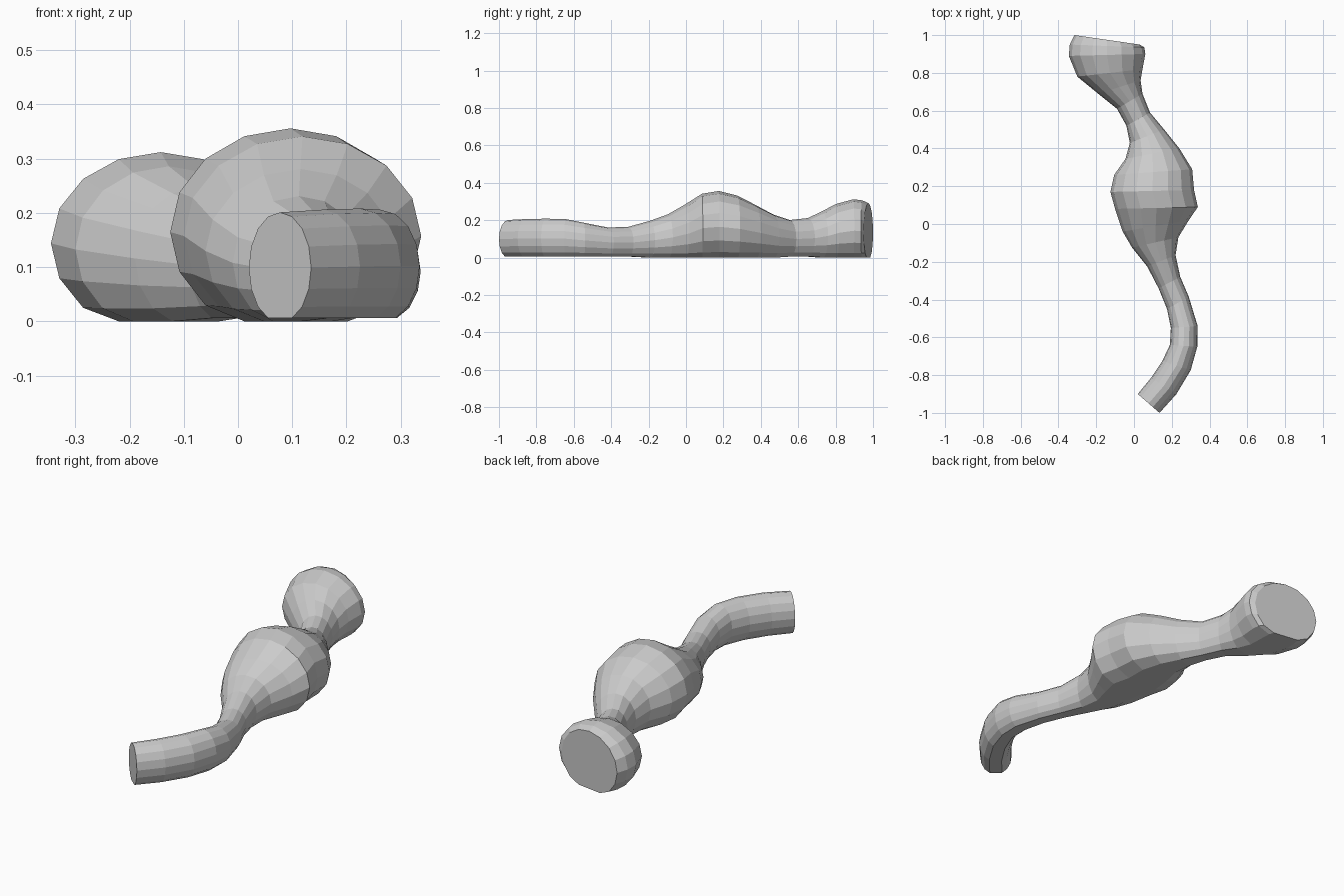
import bpy, bmesh, math

SIDES = 16
# cross-sections along the tube: left x, left y, right x, right y, top z
SECTIONS = [
    (0.02, -0.90, 0.135, -1.00, 0.205),
    (0.09, -0.815, 0.225, -0.90, 0.21),
    (0.15, -0.725, 0.30, -0.775, 0.212),
    (0.19, -0.64, 0.335, -0.65, 0.21),
    (0.195, -0.55, 0.337, -0.54, 0.19),
    (0.175, -0.45, 0.29, -0.385, 0.165),
    (0.13, -0.34, 0.245, -0.28, 0.168),
    (0.07, -0.225, 0.22, -0.165, 0.20),
    (-0.01, -0.125, 0.235, -0.07, 0.235),
    (-0.06, -0.04, 0.29, 0.02, 0.285),
    (-0.10, 0.08, 0.338, 0.09, 0.345),
    (-0.125, 0.17, 0.318, 0.18, 0.36),
    (-0.105, 0.26, 0.308, 0.29, 0.335),
    (-0.045, 0.345, 0.24, 0.40, 0.285),
    (-0.022, 0.43, 0.16, 0.50, 0.235),
    (-0.04, 0.52, 0.085, 0.59, 0.205),
    (-0.09, 0.61, 0.045, 0.69, 0.215),
    (-0.19, 0.69, 0.035, 0.76, 0.25),
    (-0.30, 0.78, 0.045, 0.82, 0.29),
    (-0.345, 0.89, 0.06, 0.90, 0.316),
    (-0.34, 0.95, 0.055, 0.935, 0.31),
    (-0.315, 1.00, 0.03, 0.95, 0.295),
]


def add_ring(bm, lx, ly, rx, ry, top):
    """Upright oval between two side points, flattened where it rests on the ground."""
    width = math.hypot(rx - lx, ry - ly)
    floor = 0.004 if width > 0.16 else 0.01
    bottom = floor - 0.06 * width
    verts = []
    for i in range(SIDES):
        a = 2 * math.pi * i / SIDES
        t = 0.5 + 0.5 * math.cos(a)
        z = (top + bottom) / 2 + (top - bottom) / 2 * math.sin(a)
        verts.append(bm.verts.new((lx + (rx - lx) * t, ly + (ry - ly) * t, max(z, floor))))
    return verts


# winding tube, lofted through the sections with both ends closed
bm = bmesh.new()
rings = [add_ring(bm, *s) for s in SECTIONS]
for a, b in zip(rings, rings[1:]):
    for i in range(SIDES):
        j = (i + 1) % SIDES
        bm.faces.new((a[i], a[j], b[j], b[i]))
bm.faces.new(rings[0])
bm.faces.new(rings[-1])
bmesh.ops.recalc_face_normals(bm, faces=bm.faces[:])

# rest the lowest point on the ground
low = min(v.co.z for v in bm.verts)
bmesh.ops.translate(bm, verts=bm.verts[:], vec=(0, 0, -low))

mesh = bpy.data.meshes.new("bulging_tube")
bm.to_mesh(mesh)
bm.free()
tube = bpy.data.objects.new("bulging_tube", mesh)
bpy.context.collection.objects.link(tube)
